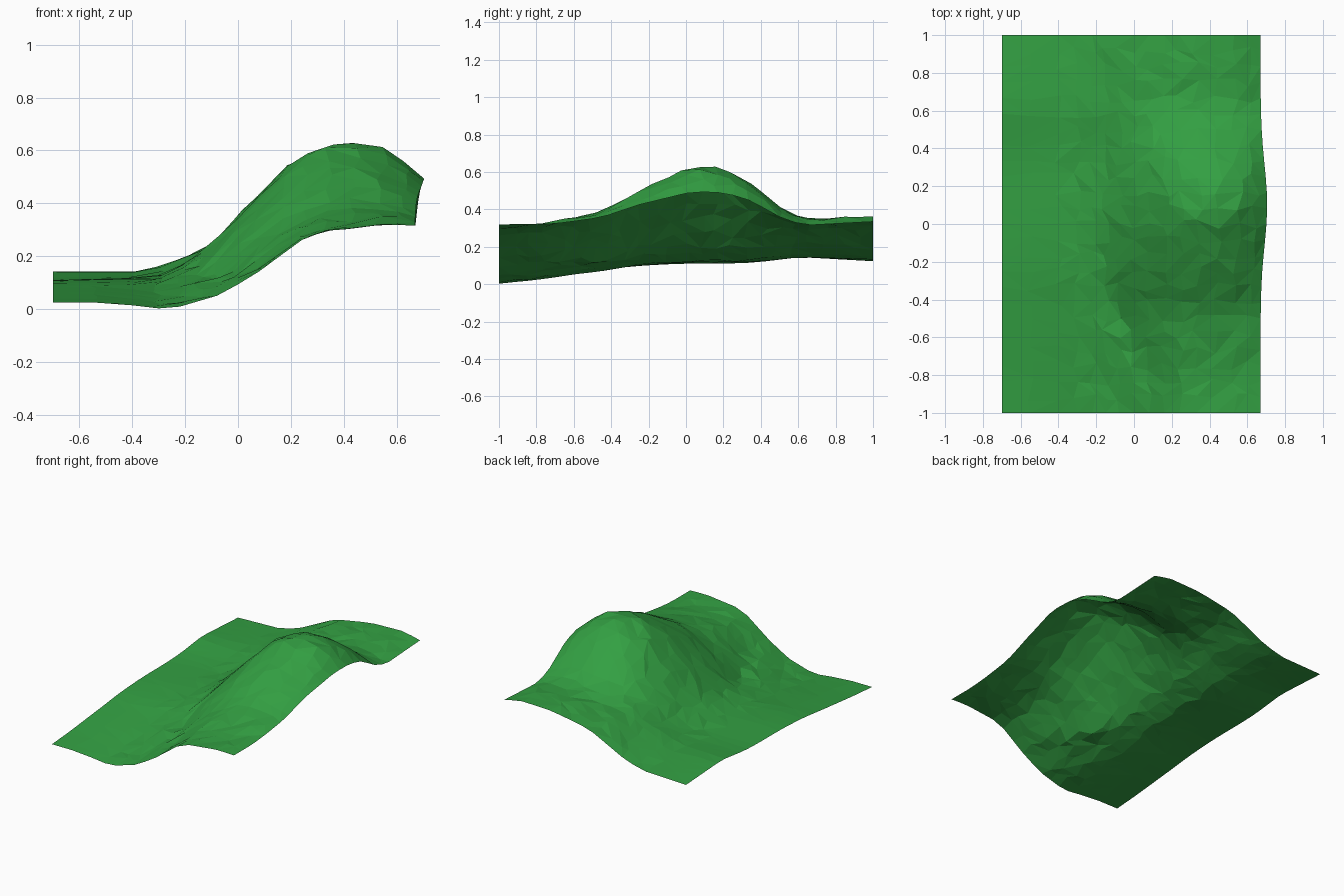
import bpy
import bmesh
import math
import random

random.seed(4)

cube = bpy.data.objects.get("Cube")
if cube:
    bpy.data.objects.remove(cube, do_unlink=True)

# Cross-sections from west to east, as (x, height)
FRONT_EDGE = [(-.7, .025), (-.45, .025), (-.36, .005), (-.25, .0), (-.08, .05),
              (.05, .12), (.28, .29), (.55, .32), (.68, .315)]
BACK_EDGE = [(-.7, .145), (-.36, .145), (-.22, .19), (.03, .305), (.3, .345),
             (.55, .345), (.68, .31)]
HILL = [(-.7, .11), (-.3, .12), (-.15, .2), (-.08, .27), (.08, .44), (.16, .53),
        (.3, .62), (.43, .64), (.54, .615), (.62, .565), (.7, .49)]
# How strongly the hill shows from front to back, as (y, weight)
HILL_WEIGHT = [(-.8, 0), (-.65, .07), (-.45, .21), (-.25, .56), (-.15, .7), (0, .93),
               (.12, 1), (.22, .92), (.34, .7), (.45, .38), (.53, .15), (.65, 0)]


def sample(profile, t):
    """Linear interpolation along a profile, clamped at both ends."""
    if t <= profile[0][0]:
        return profile[0][1]
    for (a, va), (b, vb) in zip(profile, profile[1:]):
        if t <= b:
            return va + (vb - va) * (t - a) / (b - a)
    return profile[-1][1]


def height(x, y):
    blend = min(1, (y + 1) / 1.6)
    ground = sample(FRONT_EDGE, x) * (1 - blend) + sample(BACK_EDGE, x) * blend
    ground += max(0, y - .6) * .08 * x
    weight = sample(HILL_WEIGHT, y)
    z = ground + weight * (sample(HILL, x) - ground)
    # Narrow gully at the foot of the hill
    if -.85 < y < -.1:
        offset = x - (-.19 - .34 * (y + .1))
        z -= .03 * math.sin(math.pi * (-.1 - y) / .75) * math.exp(-(offset / .05) ** 2)
    return z


# Columns are wide on the plain and close together on the slope
columns = [-.7, -.55, -.4, -.3, -.22, -.15, -.08, 0, .08, .16, .24,
           .33, .43, .53, .61, .67]
ROWS = 24

bm = bmesh.new()
grid = []
for j in range(ROWS + 1):
    row = []
    for i, column in enumerate(columns):
        x, y = column, -1 + 2 * j / ROWS
        inner_x = 0 < i < len(columns) - 1
        inner_y = 0 < j < ROWS
        if inner_x and inner_y:
            x += random.uniform(-.022, .022)
            y += random.uniform(-.025, .025)
        # The east side bulges next to the hill
        bulge = .035 * math.exp(-((y - .1) / .3) ** 2)
        z = height(x + bulge * max(0, x), y)
        x += bulge * max(0, x) / .67
        if inner_x and inner_y and x > -.2:
            z += random.uniform(-.006, .006)
        row.append(bm.verts.new((x, y, max(0, z))))
    grid.append(row)

# Facets with randomly turned diagonals
for j in range(ROWS):
    for i in range(len(columns) - 1):
        a, b = grid[j][i], grid[j][i + 1]
        c, d = grid[j + 1][i + 1], grid[j + 1][i]
        if random.random() < .5:
            triangles = ((a, b, c), (a, c, d))
        else:
            triangles = ((a, b, d), (b, c, d))
        for triangle in triangles:
            bm.faces.new(triangle)

mesh = bpy.data.meshes.new("grassy_hillside")
bm.to_mesh(mesh)
bm.free()

# Grass material
GRASS = (.033, .35, .055, 1)
grass = bpy.data.materials.new("grass_green")
grass.use_nodes = True
grass.diffuse_color = GRASS
shader = next(n for n in grass.node_tree.nodes if n.type == "BSDF_PRINCIPLED")
shader.inputs["Base Color"].default_value = GRASS
mesh.materials.append(grass)

hillside = bpy.data.objects.new("grassy_hillside", mesh)
bpy.context.collection.objects.link(hillside)
